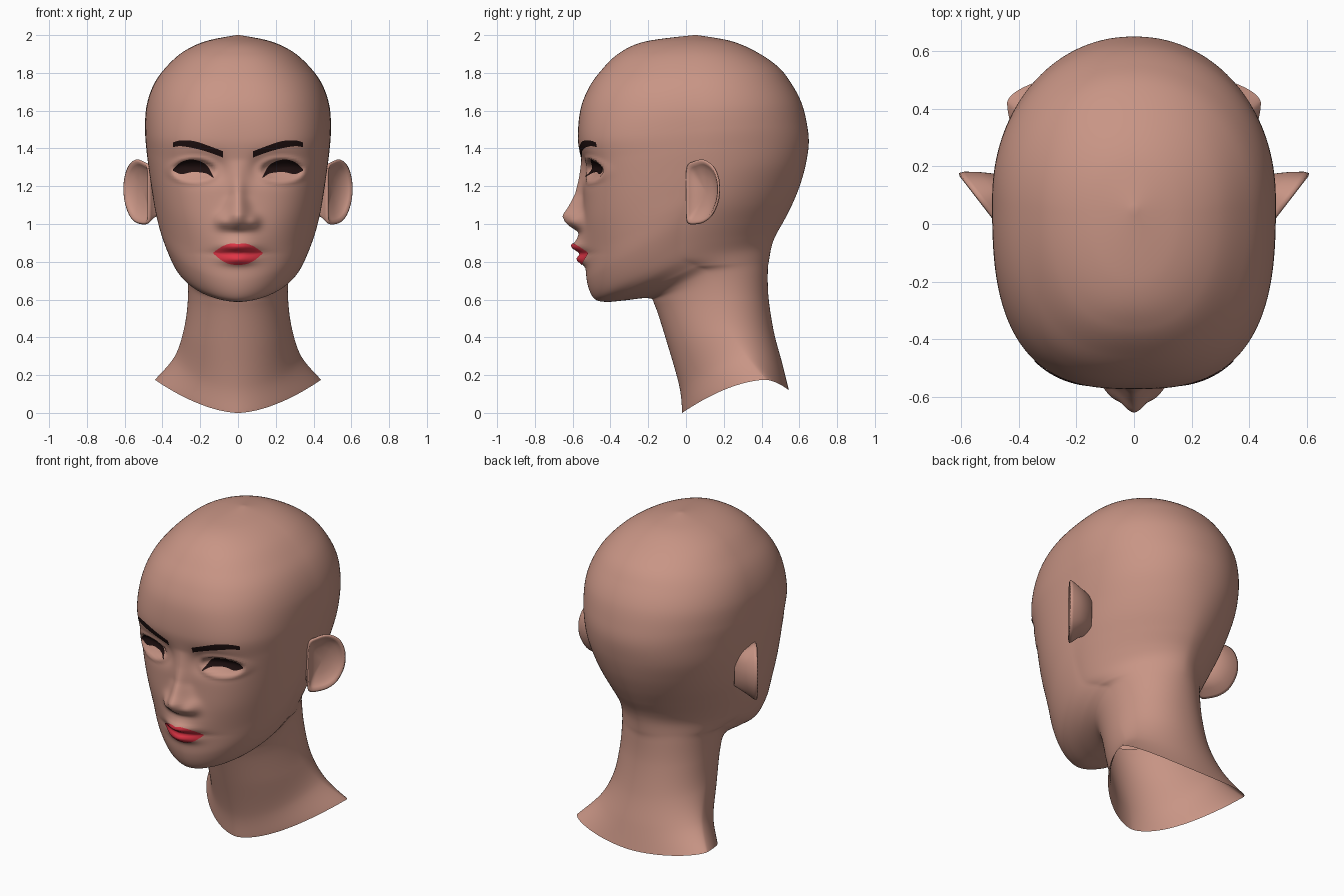
import bpy, bmesh, math
from mathutils import Vector
from mathutils.bvhtree import BVHTree

if "Cube" in bpy.data.objects:
    bpy.data.objects.remove(bpy.data.objects["Cube"])


def material(name, rgb):
    m = bpy.data.materials.new(name)
    m.diffuse_color = (*rgb, 1)
    m.use_nodes = True
    m.node_tree.nodes["Principled BSDF"].inputs["Base Color"].default_value = m.diffuse_color
    return m


SKIN = material("skin", (0.58, 0.30, 0.235))
LIP = material("lip red", (0.74, 0.035, 0.06))
DARK = material("dark brown", (0.013, 0.005, 0.005))


def make(name, verts, faces, mat):
    me = bpy.data.meshes.new(name)
    me.from_pydata([tuple(v) for v in verts], [], faces)
    bm = bmesh.new()
    bm.from_mesh(me)
    bmesh.ops.recalc_face_normals(bm, faces=bm.faces)
    bm.to_mesh(me)
    bm.free()
    me.materials.append(mat)
    me.shade_smooth()
    ob = bpy.data.objects.new(name, me)
    bpy.context.collection.objects.link(ob)
    return ob


def catmull(a, b, c, d, t):
    return [0.5 * (2*q + (r-p)*t + (2*p-5*q+4*r-s)*t*t + (3*q-p-3*r+s)*t**3)
            for p, q, r, s in zip(a, b, c, d)]


def spline(keys, steps, closed=False):
    n, out = len(keys), []
    for i in range(n if closed else n - 1):
        if closed:
            k = [keys[(i + j) % n] for j in (-1, 0, 1, 2)]
        else:
            k = [keys[min(max(i + j, 0), n - 1)] for j in (-1, 0, 1, 2)]
        out += [catmull(*k, s / steps) for s in range(steps)]
    return out if closed else out + [list(keys[-1])]


def lerp_table(pts, x):
    if x <= pts[0][0]:
        return pts[0][1]
    for (x0, y0), (x1, y1) in zip(pts, pts[1:]):
        if x <= x1:
            return y0 + (y1 - y0) * (x - x0) / (x1 - x0)
    return pts[-1][1]


def bell(d, s):
    return math.exp(-(d / s) ** 2)


# Ring keys: front y, z | half width, side y, z | back y, z | front, back squareness
NECK = [
    (-.02, .00, .44, .42, .175, .545, .12, 1.7, 1.8),
    (-.035, .14, .335, .32, .30, .51, .26, 1.9, 2),
    (-.10, .37, .285, .22, .45, .465, .43, 2, 2.1),
    (-.165, .57, .265, .17, .61, .437, .61, 2, 2.1),
    (-.20, .607, .272, .12, .74, .433, .75, 2, 2.0),
    (-.33, .595, .305, .05, .78, .44, .81, 1.9, 1.85),
]
HEAD = [
    (-.43, .588, .345, -.02, .82, .453, .88, 1.8, 1.75),
    (-.49, .61, .38, -.03, .90, .475, .94, 1.8, 1.75),
    (-.525, .70, .415, -.02, 1.0, .52, 1.02, 1.9, 1.8),
    (-.53, .84, .44, .01, 1.10, .565, 1.11, 2.1, 1.9),
    (-.545, 1.0, .457, .04, 1.2, .605, 1.21, 2.35, 2),
    (-.545, 1.16, .472, .06, 1.3, .635, 1.32, 2.6, 2.1),
    (-.553, 1.32, .485, .07, 1.4, .65, 1.43, 2.75, 2.1),
    (-.572, 1.45, .492, .08, 1.5, .64, 1.53, 2.8, 2.1),
    (-.56, 1.6, .485, .08, 1.62, .612, 1.64, 2.6, 2.1),
    (-.52, 1.71, .45, .07, 1.73, .56, 1.74, 2.5, 2.1),
    (-.46, 1.8, .39, .06, 1.82, .49, 1.83, 2.4, 2.1),
    (-.36, 1.9, .293, .06, 1.91, .375, 1.91, 2.3, 2.1),
    (-.22, 1.965, .17, .05, 1.968, .24, 1.968, 2.1, 2.1),
    (.04, 2.0, .01, .05, 2.0, .06, 2.0, 2, 2),
]
NOSE_H = [(.955, 0), (.985, .055), (1.01, .09), (1.045, .108), (1.09, .078),
          (1.16, .042), (1.24, .02), (1.34, 0)]
NOSE_W = [(1.0, .072), (1.06, .062), (1.15, .042), (1.34, .045)]


def face_relief(x, z):
    """How far the face stands forward of the plain ring surface."""
    x = abs(x)
    d = lerp_table(NOSE_H, z) * bell(x, lerp_table(NOSE_W, z))
    d += .03 * bell(x - .082, .036) * bell(z - 1.015, .036)         # nostrils
    d += .04 * bell(x, .12) * bell(z - .9, .08)                     # muzzle
    d += .035 * bell(x, .085) * bell(z - .88, .025)                 # upper lip
    d += .035 * bell(x, .08) * bell(z - .81, .026)                  # lower lip
    d -= .008 * bell(x, .15) * bell(z - .845, .012)                 # mouth line
    d -= .028 * bell(x - .2, .11) * bell(z - 1.295, .075)           # sockets
    d -= .015 * bell(x - .105, .045) * bell(z - 1.29, .06)
    u, v = (x - .235) / .11, (z - 1.285) / .056                     # eye opening
    r2 = u * u + v * v
    if r2 < 1:
        d -= .034 * math.sqrt(1 - r2) * (.2 + .8 * min(1, (v + 1) / 1.3))
    d += .008 * bell(math.sqrt(r2) - 1.15, .2)                      # lids
    return d


# Head and neck as one loft, open at the bottom
SEG = 96
verts, faces = [], []
rings = spline(NECK + HEAD, 12)
for i, (yf, zf, w, ys, zs, yb, zb, nf, nb) in enumerate(rings):
    dip = 1 + .7 * max(0, 1 - i / 24)      # sharper front point on the neck rim
    for k in range(-SEG, SEG):
        u = k / SEG
        a = math.copysign(math.pi * abs(u) ** 1.3, u)
        s, c = math.sin(a), math.cos(a)
        n = nf if c > 0 else nb
        r = (abs(s) ** n + abs(c) ** n) ** (-1 / n)
        s, c = s * r, c * r
        ye, ze = (yf, zf) if c > 0 else (yb, zb)
        x, y = w * s, ys + (ye - ys) * abs(c)
        z = zs + (ze - zs) * abs(c) ** dip
        if c > 0 and y < -.2 and .65 < z < 1.55:
            y -= face_relief(x, z) * min(1, (-.2 - y) / .15)
        verts.append((x, y, z))
N = 2 * SEG
for i in range(len(rings) - 1):
    for k in range(N):
        j = (k + 1) % N
        faces.append((i*N + k, i*N + j, (i+1)*N + j, (i+1)*N + k))
faces.append(tuple((len(rings) - 1) * N + k for k in range(N)))
make("head_and_neck", verts, faces, SKIN)
tree = BVHTree.FromPolygons([Vector(v) for v in verts], faces)


def plate(name, mat, low, high, side=1, nx=48, nz=10):
    """Thin painted patch laid on the face between two curves."""
    lo, hi = spline(low, 12), spline(high, 12)
    x0, x1 = low[0][0], low[-1][0]
    vs, fs = [], []
    for i in range(nx + 1):
        x = x0 + (x1 - x0) * i / nx
        za, zb = lerp_table(lo, x), lerp_table(hi, x)
        for j in range(nz + 1):
            z = za + (zb - za) * j / nz
            hit = tree.ray_cast(Vector((side * x, -2, z)), Vector((0, 1, 0)))[0]
            vs.append((side * x, hit.y - .005, z))
    for i in range(nx):
        for j in range(nz):
            a = i * (nz + 1) + j
            q = (a, a + nz + 1, a + nz + 2, a + 1)
            fs.append(q if side > 0 else q[::-1])
    make(name, vs, fs, mat)


# Lips
plate("lips", LIP,
      [(-.13, .843), (-.08, .803), (-.03, .785), (.03, .785), (.08, .803), (.13, .843)],
      [(-.13, .85), (-.08, .883), (-.035, .897), (0, .894), (.035, .897), (.08, .883), (.13, .85)])

# Ear outline: distance along the ear, height
EAR = [(0, 1.05), (0, 1.17), (.02, 1.3), (.25, 1.332), (.55, 1.34), (.85, 1.30),
       (1, 1.22), (.98, 1.13), (.8, 1.05), (.55, 1.01), (.25, .998), (.05, 1.005)]
# Loops from the root at the back, over the rim, into the bowl: scale, x, y shift
LOOPS = [(.6, -.13, .03), (.8, -.05, .022), (.96, -.014, .008), (1, 0, 0),
         (.93, .004, -.004), (.84, -.008, .004), (.7, -.02, .01), (.45, -.032, .015),
         (.1, -.036, .018)]

for side, tag in ((1, "left"), (-1, "right")):
    plate("eyebrow_" + tag, DARK,
          [(.08, 1.352), (.15, 1.378), (.22, 1.398), (.30, 1.412), (.345, 1.407)],
          [(.08, 1.385), (.15, 1.412), (.23, 1.438), (.30, 1.443), (.345, 1.432)], side)
    plate("eyelash_" + tag, DARK,
          [(.13, 1.243), (.17, 1.268), (.24, 1.275), (.30, 1.264), (.345, 1.282)],
          [(.13, 1.25), (.17, 1.315), (.24, 1.341), (.30, 1.328), (.345, 1.29)], side)
    outline = spline(EAR, 4, True)
    M = len(outline)
    ev, ef = [], []
    for sc, dx, dy in LOOPS:
        for u, z in outline:
            u2, z2 = .5 + (u - .5) * sc, 1.17 + (z - 1.17) * sc
            ev.append((side * (.47 + .135 * u2 + dx), .175 * u2 + dy, z2))
    for i in range(len(LOOPS) - 1):
        for k in range(M):
            j = (k + 1) % M
            ef.append((i*M + k, i*M + j, (i+1)*M + j, (i+1)*M + k))
    ef.append(tuple((len(LOOPS) - 1) * M + k for k in range(M)))
    ef.append(tuple(range(M))[::-1])
    make("ear_" + tag, ev, ef, SKIN)
